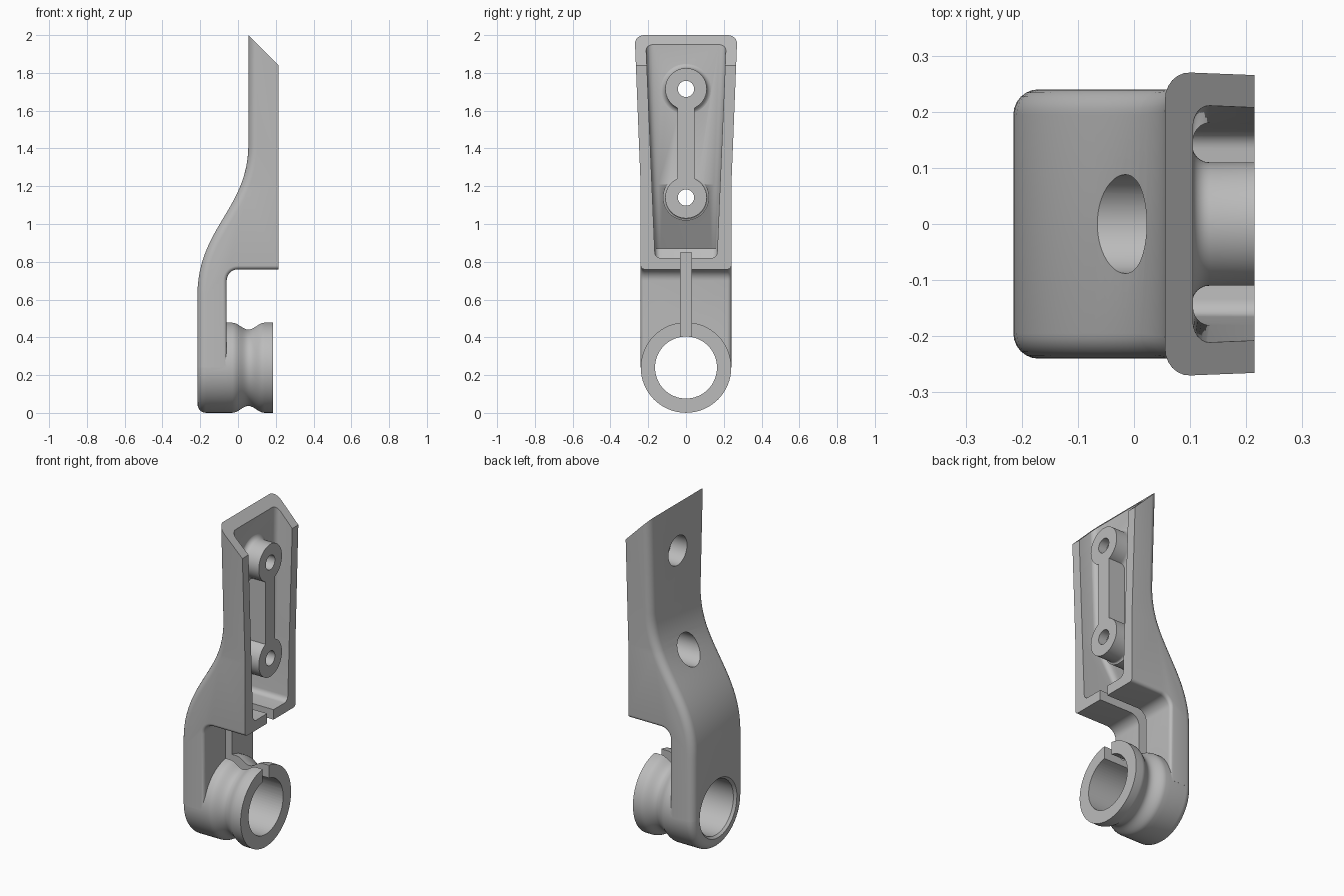
import bpy, bmesh, math
from mathutils import Vector
from mathutils.geometry import interpolate_bezier

cube = bpy.data.objects.get("Cube")
if cube:
    bpy.data.objects.remove(cube, do_unlink=True)

grey = bpy.data.materials.new("matte grey")
grey.use_nodes = True
colour = (0.5, 0.5, 0.5, 1)
grey.diffuse_color = colour
grey.node_tree.nodes["Principled BSDF"].inputs["Base Color"].default_value = colour


def finish(bm, name):
    bmesh.ops.remove_doubles(bm, verts=bm.verts, dist=1e-5)
    bmesh.ops.recalc_face_normals(bm, faces=bm.faces)
    mesh = bpy.data.meshes.new(name)
    bm.to_mesh(mesh)
    bm.free()
    mesh.materials.append(grey)
    ob = bpy.data.objects.new(name, mesh)
    bpy.context.collection.objects.link(ob)
    return ob


def slab(profile, half):
    """Side profile (x, z) extruded symmetrically along y."""
    bm = bmesh.new()
    face = bm.faces.new([bm.verts.new((x, -half, z)) for x, z in profile])
    new = bmesh.ops.extrude_face_region(bm, geom=[face])["geom"]
    bmesh.ops.translate(bm, vec=(0, 2 * half, 0),
                        verts=[v for v in new if isinstance(v, bmesh.types.BMVert)])
    bmesh.ops.recalc_face_normals(bm, faces=bm.faces)
    return bm


def round_rim(bm, half, radius, rule):
    """Round the rim edges of a slab whose midpoint satisfies the rule."""
    picked = []
    for e in bm.edges:
        a, b = (v.co for v in e.verts)
        if abs(a.y - b.y) < 1e-6 and abs(abs(a.y) - half) < 1e-6 and rule((a + b) / 2):
            picked.append(e)
    bmesh.ops.bevel(bm, geom=picked, offset=radius, segments=6, profile=0.5,
                    affect='EDGES', clamp_overlap=False)


def flare(bm, start, rate):
    """Widen along y in proportion to the height above start."""
    bmesh.ops.bisect_plane(bm, geom=bm.verts[:] + bm.edges[:] + bm.faces[:],
                           plane_co=(0, 0, start), plane_no=(0, 0, 1))
    for v in bm.verts:
        v.co.y *= 1 + rate * max(0, v.co.z - start)


def lathe(name, profile, z):
    """Profile (x, radius) turned about a line along x at height z."""
    bm = bmesh.new()
    verts = [bm.verts.new((x, 0, z + r)) for x, r in profile]
    edges = [bm.edges.new(pair) for pair in zip(verts, verts[1:])]
    bmesh.ops.spin(bm, geom=verts + edges, axis=(1, 0, 0), cent=(0, 0, z),
                   angle=math.tau, steps=64)
    return finish(bm, name)


def box(name, lo, hi):
    bm = bmesh.new()
    bmesh.ops.create_cube(bm, size=1)
    for v in bm.verts:
        v.co = [lo[i] if v.co[i] < 0 else hi[i] for i in range(3)]
    return finish(bm, name)


def combine(target, tool, operation):
    mod = target.modifiers.new(operation.lower(), 'BOOLEAN')
    mod.operation, mod.object, mod.solver = operation, tool, 'EXACT'
    bpy.context.view_layer.objects.active = target
    bpy.ops.object.modifier_apply(modifier=mod.name)
    bpy.data.objects.remove(tool, do_unlink=True)


# Bracket body: curved back, slanted top, shelf and lower plate
RING_Z, HALF = 0.24, 0.24
back = [(p.x, p.y) for p in interpolate_bezier(
    Vector((-0.215, 0.62)), Vector((-0.215, 0.98)),
    Vector((0.055, 1.08)), Vector((0.055, 1.42)), 24)]
fillet = [(0.06 * math.cos(a) , 0.70 + 0.06 * math.sin(a))
          for a in (math.pi / 2 * (1 + i / 8) for i in range(9))]
profile = [(-0.215, RING_Z)] + back + [(0.055, 2.0), (0.215, 1.84), (0.215, 0.76)]
profile += fillet + [(-0.06, RING_Z)]
bm = slab(profile, HALF)


def on_back(m):
    outer = m.x < 0.06 and m.z > RING_Z + 0.01
    below_shelf = m.z < 0.77 and m.x > -0.07
    return outer and not below_shelf


round_rim(bm, HALF, 0.045, on_back)
round_rim(bm, HALF, 0.02, lambda m: RING_Z + 0.01 < m.z < 0.765 and -0.065 < m.x < 0.21)
flare(bm, 1.2, 0.165)
body = finish(bm, "bracket_body")

# Grooved ring at the foot, with a rounded back rim
ring = [(-0.214, 0)]
ring += [(-0.17 - 0.044 * math.cos(a), 0.1955 + 0.044 * math.sin(a))
         for a in (math.pi / 2 * i / 8 for i in range(9))]
ring += [(-0.06, 0.2395)]
ring += [(-0.03 + 0.17 * i / 16, 0.2215 + 0.018 * math.cos(math.tau * i / 16))
         for i in range(17)]
ring += [(0.185, 0.2395), (0.185, 0)]
combine(body, lathe("ring", ring, RING_Z), 'UNION')

# Hollow front pocket, leaving two bosses and a joining rib standing
pocket = slab([(0.3, 0.82), (-0.06, 0.82), (-0.09, 0.87), (0.105, 1.21),
               (0.105, 2.2), (0.3, 2.2)], 0.164)
round_rim(pocket, 0.164, 0.03, lambda m: m.x < 0.29 and m.z < 2.19)
flare(pocket, 0.82, 0.26)
pocket = finish(pocket, "pocket_cutter")
BOSSES = ((1.14, 0.012), (1.715, 0.03))
for z, skirt in BOSSES:
    curve = [(0.104 + skirt * (1 - math.cos(a)) , 0.11 + skirt * (1 - math.sin(a)))
             for a in (math.pi / 2 * i / 6 for i in range(7))]
    boss = [(-0.4, 0), (-0.4, 0.11 + skirt)] + curve + [(0.4, 0.11), (0.4, 0)]
    combine(pocket, lathe("boss", boss, z), 'DIFFERENCE')
combine(pocket, box("rib", (-0.45, -0.045, 1.15), (0.45, 0.045, 1.7)), 'DIFFERENCE')
combine(body, pocket, 'DIFFERENCE')

# Screw holes, counterbored from the back
for z, skirt in BOSSES:
    hole = [(-0.5, 0), (-0.5, 0.088), (0.16, 0.088), (0.16, 0.043), (0.5, 0.043), (0.5, 0)]
    combine(body, lathe("screw_hole", hole, z), 'DIFFERENCE')

# Ring bore with a small back chamfer, and the narrow slot above it
bore = [(-0.5, 0), (-0.5, 0.19), (-0.23, 0.19), (-0.2, 0.164), (0.5, 0.164), (0.5, 0)]
combine(body, lathe("bore", bore, RING_Z), 'DIFFERENCE')
combine(body, box("slot", (-0.12, -0.03, 0.3), (0.5, 0.03, 0.85)), 'DIFFERENCE')

# Smooth curved surfaces, keep machined edges sharp
bpy.ops.object.select_all(action='DESELECT')
body.select_set(True)
bpy.context.view_layer.objects.active = body
bpy.ops.object.shade_smooth_by_angle(angle=math.radians(30))
